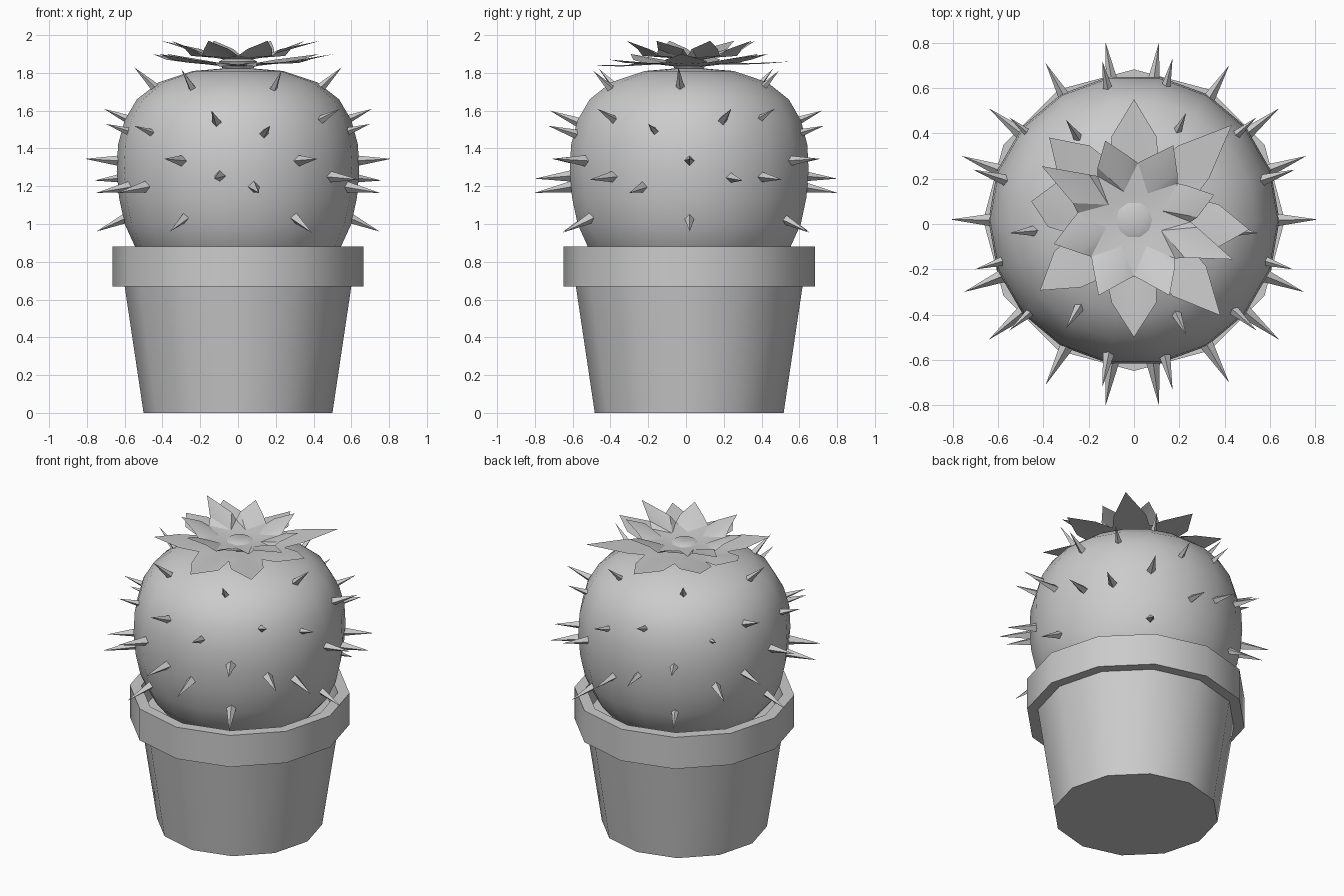
import bpy, bmesh, math
from mathutils import Vector

if "Cube" in bpy.data.objects:
    bpy.data.objects.remove(bpy.data.objects["Cube"])

CY = 0.017  # pot and body axis in y


def make_object(name, bm, angle=None):
    mesh = bpy.data.meshes.new(name)
    bm.to_mesh(mesh)
    bm.free()
    ob = bpy.data.objects.new(name, mesh)
    bpy.context.collection.objects.link(ob)
    if angle:
        bpy.ops.object.select_all(action='DESELECT')
        ob.select_set(True)
        bpy.context.view_layer.objects.active = ob
        bpy.ops.object.shade_smooth_by_angle(angle=math.radians(angle))
    return ob


def lathe(name, profile, sides, angle=40):
    """Revolve (radius, z) points around the pot axis."""
    bm = bmesh.new()
    rings = []
    for r, z in profile:
        if r == 0:
            rings.append([bm.verts.new((0, CY, z))] * sides)
        else:
            rings.append([bm.verts.new((r * math.cos(2 * math.pi * i / sides),
                                        CY + r * math.sin(2 * math.pi * i / sides), z))
                          for i in range(sides)])
    for a, b in zip(rings, rings[1:]):
        for i in range(sides):
            j = (i + 1) % sides
            quad = list(dict.fromkeys((a[i], a[j], b[j], b[i])))
            bm.faces.new(quad)
    bmesh.ops.recalc_face_normals(bm, faces=bm.faces)
    return make_object(name, bm, angle)


# pot with overhanging rim and soil inside
lathe("pot", [(0, 0), (0.5, 0), (0.6, 0.67), (0.665, 0.67), (0.665, 0.88),
              (0.595, 0.88), (0.575, 0.74), (0, 0.74)], 12)

# rounded cactus body
lathe("cactus_body", [(0, 0.7), (0.36, 0.72), (0.47, 0.79), (0.545, 0.88), (0.6, 1.0),
                      (0.63, 1.14), (0.642, 1.28), (0.635, 1.42), (0.6, 1.55),
                      (0.535, 1.66), (0.42, 1.75), (0.24, 1.81), (0, 1.83)], 18, 60)

# four-sided spines: tips for the front half, repeated at the back
tips = [(-0.30, -0.46, 1.82), (0.23, -0.49, 1.81),
        (-0.14, -0.72, 1.60), (0.17, -0.73, 1.52),
        (-0.55, -0.47, 1.52), (0.54, -0.47, 1.61),
        (-0.39, -0.71, 1.345), (0.42, -0.70, 1.345),
        (-0.125, -0.80, 1.24), (0.11, -0.80, 1.165),
        (-0.64, -0.51, 1.165), (0.64, -0.51, 1.235),
        (-0.36, -0.65, 0.96), (0.39, -0.65, 0.955)]
tips += [(x, -y, z) for x, y, z in tips]
for s in (-1, 1):
    tips += [(s * 0.55, -0.04, 1.83), (s * 0.81, 0.02, 1.345), (s * 0.75, 0.02, 0.96),
             (s * 0.70, -0.2, 1.53), (s * 0.71, 0.24, 1.61),
             (s * 0.76, 0.30, 1.23), (s * 0.75, -0.30, 1.165)]
bm = bmesh.new()
centre = Vector((0, 0.01, 1.3))
for tip in map(Vector, tips):
    d = (tip - centre).normalized()
    side = d.cross(Vector((0, 0, 1))).normalized()
    up = side.cross(d)
    base = tip - d * 0.24
    ring = [bm.verts.new(base + v * 0.037) for v in (side, up, -side, -up)]
    apex = bm.verts.new(tip)
    bm.faces.new(ring[::-1])
    for i in range(4):
        bm.faces.new((ring[i], ring[(i + 1) % 4], apex))
bmesh.ops.recalc_face_normals(bm, faces=bm.faces)
make_object("spines", bm)


def petals(name, z0, core, valley, shoulder, ends):
    """Thin star of petals; ends = (angle in degrees, tip radius, tip z)."""
    bm = bmesh.new()

    def pt(deg, r, z):
        a = math.radians(deg)
        return bm.verts.new((r * math.cos(a), 0.02 + r * math.sin(a), z))
    n = len(ends)
    mid = bm.verts.new((0, 0.02, z0))
    inner = [pt(e[0], core, z0 + 0.02) for e in ends]
    gaps = []
    for k in range(n):
        a, b = ends[k][0], ends[(k + 1) % n][0]
        b += 360 if b < a else 0
        gaps.append(pt((a + b) / 2, valley, z0 + 0.03))
    for k, (a, r, z) in enumerate(ends):
        zs = z0 + (z - z0) * 0.6
        left, right, tip = pt(a + 15, shoulder, zs), pt(a - 15, shoulder, zs), pt(a, r, z)
        bm.faces.new((mid, inner[k], inner[(k + 1) % n]))
        bm.faces.new((inner[k], gaps[k], inner[(k + 1) % n]))
        bm.faces.new((inner[k], gaps[k - 1], right))
        bm.faces.new((inner[k], right, tip))
        bm.faces.new((inner[k], tip, left))
        bm.faces.new((inner[k], left, gaps[k]))
    bmesh.ops.recalc_face_normals(bm, faces=bm.faces)
    if sum(f.normal.z for f in bm.faces) < 0:
        bmesh.ops.reverse_faces(bm, faces=bm.faces)
    return make_object(name, bm, 30)


# flower: wide lower petals and a raised upper star
petals("lower_petals", 1.825, 0.17, 0.28, 0.38,
       [(-5, 0.51, 1.90), (44, 0.6, 1.90), (90, 0.53, 1.86), (136, 0.52, 1.90),
        (170, 0.46, 1.90), (217, 0.52, 1.90), (270, 0.52, 1.84), (-48 + 360, 0.57, 1.87)])
petals("upper_petals", 1.86, 0.13, 0.25, 0.28,
       [(a, 0.37 + 0.1 * (k in (3, 7)), 1.97) for k, a in
        enumerate((17, 62, 110, 150, 197, 245, 295, 338))])
# flower stem joining it to the body
lathe("flower_base", [(0, 1.79), (0.07, 1.80), (0.1, 1.86), (0.06, 1.885), (0, 1.875)], 10, 60)
